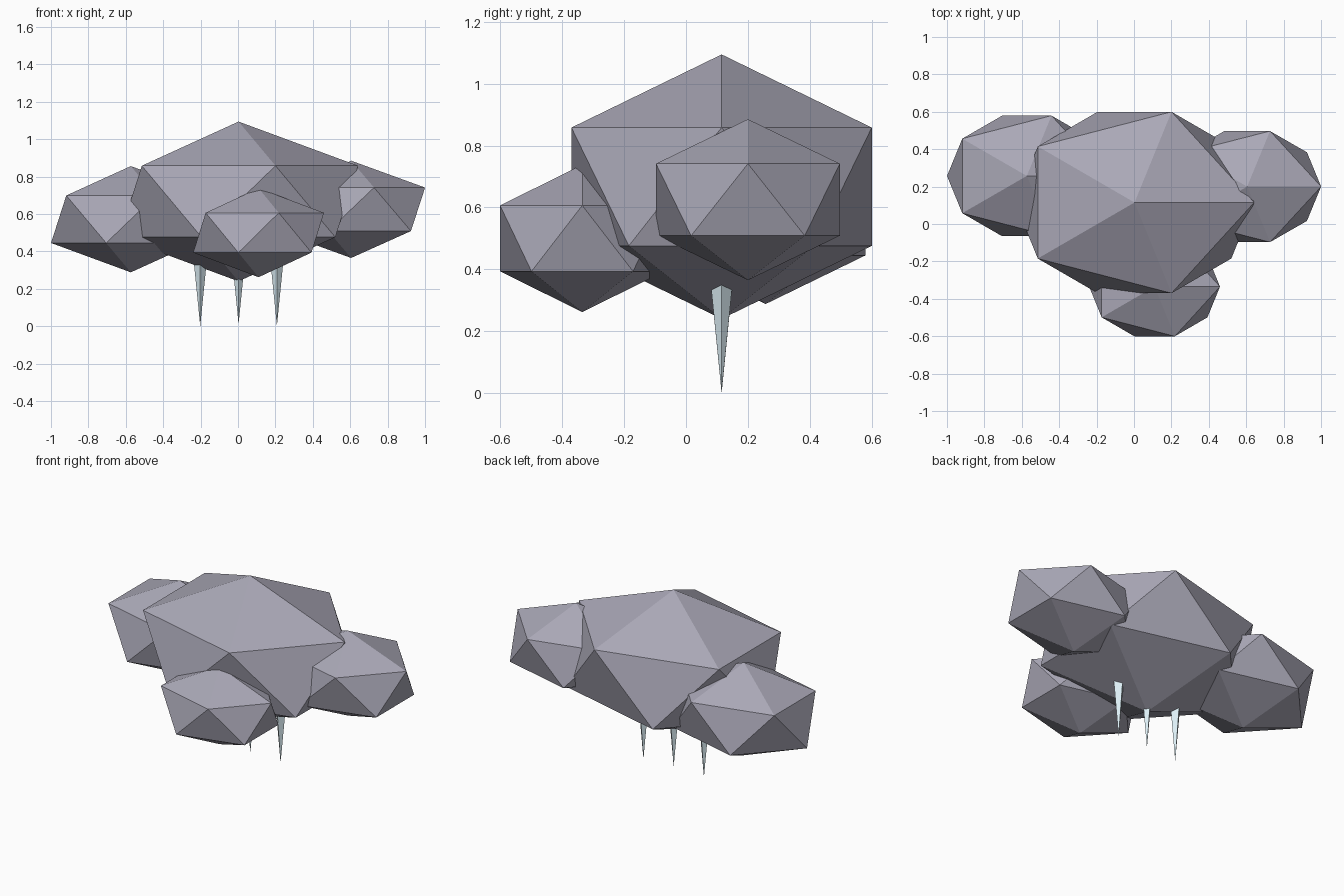
import bpy
from math import pi

if "Cube" in bpy.data.objects:
    bpy.data.objects.remove(bpy.data.objects["Cube"])


def material(name, color):
    m = bpy.data.materials.new(name)
    m.diffuse_color = color
    m.use_nodes = True
    m.node_tree.nodes["Principled BSDF"].inputs["Base Color"].default_value = m.diffuse_color
    return m


storm_grey = material("storm_grey", (0.40, 0.39, 0.47, 1))
ice_blue = material("ice_blue", (0.72, 0.86, 0.92, 1))


def puff(name, center, radii):
    bpy.ops.mesh.primitive_ico_sphere_add(subdivisions=1, radius=1, location=center)
    ob = bpy.context.object
    ob.name = name
    ob.scale = radii
    ob.data.materials.append(storm_grey)


def icicle(name, x, tip):
    length = 0.36
    bpy.ops.mesh.primitive_cone_add(vertices=4, radius1=0.036, radius2=0, depth=length,
                                    location=(x, 0.115, tip + length / 2),
                                    rotation=(pi, 0, 0))
    ob = bpy.context.object
    ob.name = name
    ob.data.materials.append(ice_blue)


# Faceted cloud lumps
puff("cloud_body", (0.003, 0.115, 0.667), (0.715, 0.570, 0.427))
puff("cloud_left", (-0.573, 0.257, 0.572), (0.477, 0.379, 0.284))
puff("cloud_right", (0.605, 0.200, 0.625), (0.442, 0.349, 0.260))
puff("cloud_front", (0.110, -0.335, 0.500), (0.391, 0.312, 0.238))

# Hanging ice spikes
for i, (x, tip) in enumerate([(-0.202, 0.0), (0.003, 0.01), (0.208, 0.002)]):
    icicle(f"icicle_{i + 1}", x, tip)
